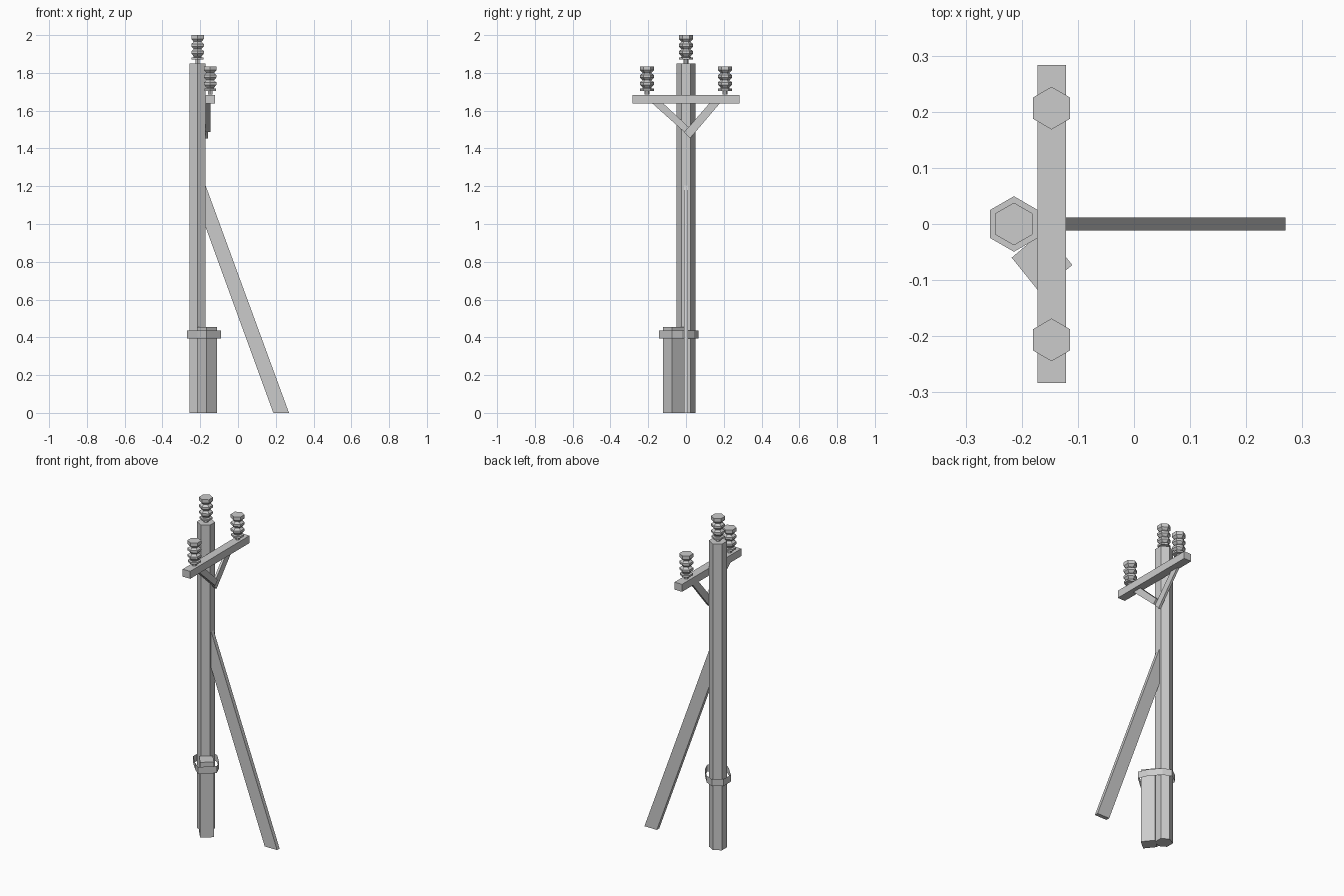
import bpy, bmesh, math
from mathutils import Vector

if "Cube" in bpy.data.objects:
    bpy.data.objects.remove(bpy.data.objects["Cube"])


def finish(name, bm):
    bmesh.ops.recalc_face_normals(bm, faces=bm.faces)
    me = bpy.data.meshes.new(name)
    bm.to_mesh(me)
    bm.free()
    ob = bpy.data.objects.new(name, me)
    bpy.context.collection.objects.link(ob)
    return ob


def prism(name, pts, vec, wall=0):
    """Extrude a closed outline along vec; with wall > 0 keep only a rim."""
    bm = bmesh.new()
    face = bm.faces.new([bm.verts.new(p) for p in pts])
    if wall:
        bmesh.ops.inset_region(bm, faces=[face], thickness=wall,
                               use_boundary=True, use_even_offset=True)
        bmesh.ops.delete(bm, geom=[face], context='FACES')
    res = bmesh.ops.extrude_face_region(bm, geom=bm.faces[:], use_keep_orig=True)
    moved = [g for g in res['geom'] if isinstance(g, bmesh.types.BMVert)]
    bmesh.ops.translate(bm, verts=moved, vec=Vector(vec))
    return finish(name, bm)


def lathe_hex(name, profile, loc):
    """Six-sided solid from (radius, height) pairs, corners on the y axis."""
    bm = bmesh.new()
    rings = []
    for r, z in profile:
        rings.append([bm.verts.new((r * math.sin(k * math.pi / 3),
                                    r * math.cos(k * math.pi / 3), z)) for k in range(6)])
    for a, b in zip(rings, rings[1:]):
        for k in range(6):
            j = (k + 1) % 6
            bm.faces.new((a[k], a[j], b[j], b[k]))
    bm.faces.new(rings[0])
    bm.faces.new(rings[-1])
    ob = finish(name, bm)
    ob.location = loc
    return ob


PX = -0.214      # pole axis
FACE = -0.172    # flat pole side carrying the arm and strut

# Main pole
lathe_hex("pole", [(0.0495, 0), (0.0495, 1.851)], (PX, 0, 0))

# Crossarm
prism("crossarm", [(FACE, -0.283, 1.639), (-0.1215, -0.283, 1.639),
                   (-0.1215, -0.283, 1.684), (FACE, -0.283, 1.684)], (0, 0.566, 0))

# Crossarm braces, one lapped over the other
left = [(-0.18, 1.64), (-0.122, 1.64), (0.015, 1.512), (-0.008, 1.486)]
right = [(0.18, 1.64), (0.125, 1.64), (-0.01, 1.485), (0.021, 1.453)]
prism("left_arm_brace", [(FACE, y, z) for y, z in left], (0.026, 0, 0))
prism("right_arm_brace", [(FACE, y, z) for y, z in right], (0.014, 0, 0))

# Insulators: pin, base flange and three stacked sheds
profile = [(0.013, 0), (0.013, 0.02), (0.036, 0.02), (0.036, 0.031), (0.024, 0.033)]
for i in range(3):
    z = 0.038 + i * 0.0385
    profile += [(0.024, z), (0.038, z + 0.014), (0.038, z + 0.027), (0.026, z + 0.035)]
profile[-1] = (0.038, 0.150)
profile[-2] = (0.038, 0.133)
lathe_hex("pole_insulator", profile, (PX, 0, 1.85))
for side, y in (("left", -0.2065), ("right", 0.2065)):
    lathe_hex(side + "_insulator", profile, (-0.147, y, 1.685))

# Slanted support strut cut flat on the ground
strut = [(FACE, 0.985), (FACE, 1.205), (0.27, 0), (0.187, 0)]
prism("support_strut", [(x, -0.0117, z) for x, z in strut], (0, 0.0234, 0))

# Square reinforcing stub beside the pole foot
stub = [(-0.218, -0.06), (-0.168, -0.122), (-0.11, -0.073), (-0.16, -0.011)]
prism("base_stub", [(x, y, 0) for x, y in stub], (0, 0, 0.455))

# Band strapping the stub to the pole
band = [(-0.218, 0.065), (-0.27, 0.029), (-0.27, -0.042), (-0.214, -0.104),
        (-0.168, -0.142), (-0.09, -0.074), (-0.1125, -0.021), (-0.168, 0.042)]
prism("base_band", [(x, y, 0.393) for x, y in band], (0, 0, 0.042), wall=0.012)
